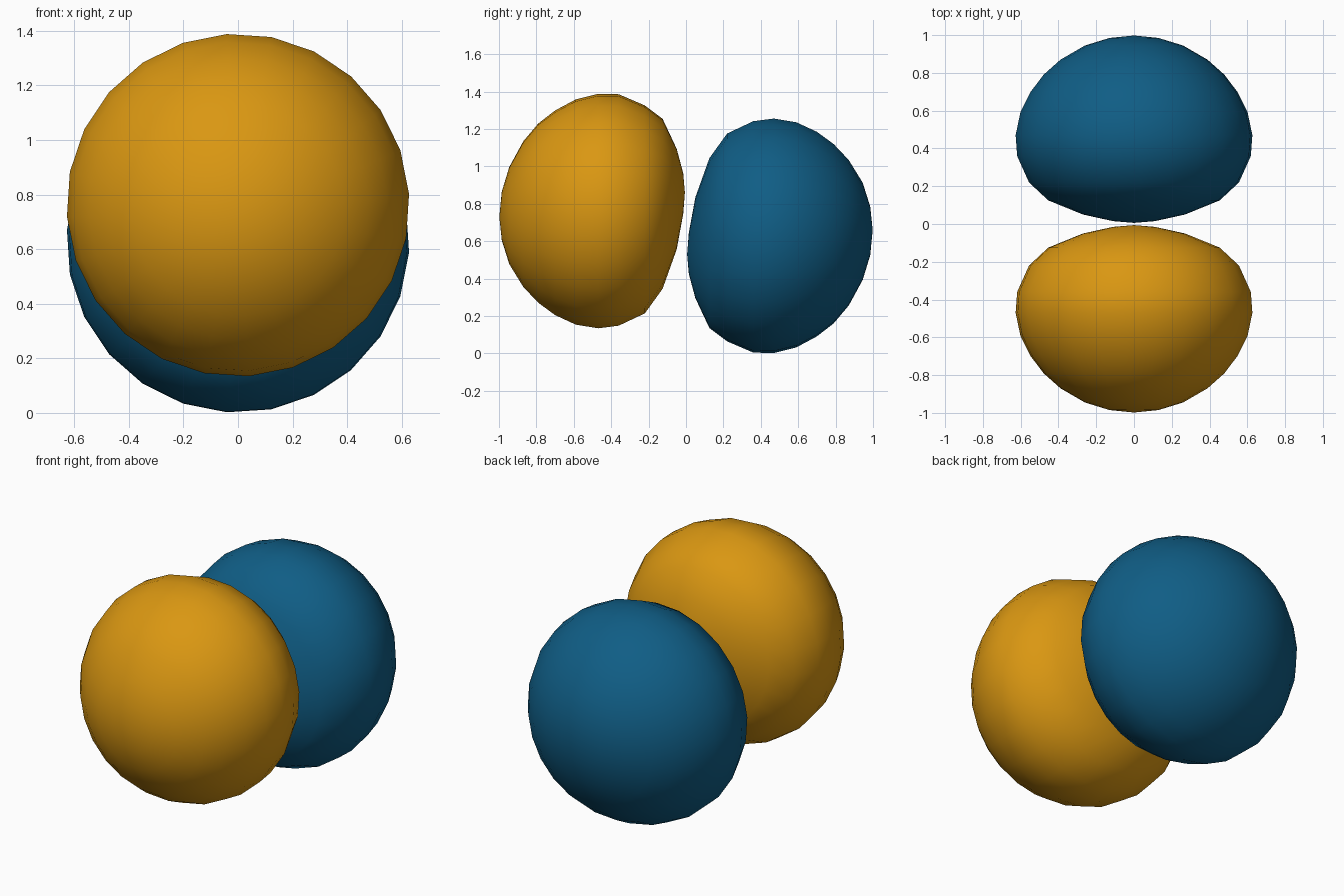
import bpy
import math
from mathutils import Matrix, Vector

cube = bpy.data.objects.get("Cube")
if cube:
    bpy.data.objects.remove(cube, do_unlink=True)

SIDES = 24
CENTRE_Z = 0.695

# Lobe cross-sections from outer to inner end: (y, radius, centre height)
PROFILE = [
    (-0.985, 0.13, 0.735), (-0.945, 0.26, 0.737), (-0.87, 0.39, 0.745),
    (-0.79, 0.48, 0.75), (-0.70, 0.548, 0.752), (-0.59, 0.603, 0.756),
    (-0.47, 0.628, 0.761), (-0.36, 0.62, 0.767), (-0.22, 0.557, 0.77),
    (-0.125, 0.455, 0.80), (-0.05, 0.27, 0.825), (-0.015, 0.11, 0.855),
]
OUTER_TIP = (0, -0.998, 0.73)
INNER_TIP = (0, -0.006, 0.86)


def make_material(name, colour):
    mat = bpy.data.materials.new(name)
    mat.use_nodes = True
    mat.diffuse_color = colour
    bsdf = mat.node_tree.nodes["Principled BSDF"]
    bsdf.inputs["Base Color"].default_value = colour
    bsdf.inputs["Roughness"].default_value = 0.6
    return mat


def make_lobe(name, mat, transform):
    # Rings swept along the lobe axis, closed by a point at each end
    verts = [OUTER_TIP]
    for y, radius, z in PROFILE:
        for i in range(SIDES):
            a = math.tau * (i - 0.25) / SIDES
            verts.append((radius * math.sin(a), y, z + radius * math.cos(a)))
    verts.append(INNER_TIP)
    last = len(verts) - 1

    faces = []
    for i in range(SIDES):
        j = (i + 1) % SIDES
        faces.append((0, 1 + i, 1 + j))
        for r in range(len(PROFILE) - 1):
            a, b = 1 + r * SIDES, 1 + (r + 1) * SIDES
            faces.append((a + i, b + i, b + j, a + j))
        end = last - SIDES
        faces.append((end + i, last, end + j))

    mesh = bpy.data.meshes.new(name)
    mesh.from_pydata([transform @ Vector(v) for v in verts], [], faces)
    mesh.materials.append(mat)
    mesh.shade_smooth()
    obj = bpy.data.objects.new(name, mesh)
    bpy.context.collection.objects.link(obj)
    return obj


orange = make_material("amber orange", (0.70, 0.31, 0.006, 1))
blue = make_material("deep blue", (0.005, 0.11, 0.235, 1))

# The back lobe is the front one turned half a circle about the middle
pivot = Matrix.Translation((0, 0, CENTRE_Z))
half_turn = pivot @ Matrix.Rotation(math.pi, 4, "X") @ pivot.inverted()
make_lobe("front_lobe", orange, Matrix.Identity(4))
make_lobe("back_lobe", blue, half_turn)
